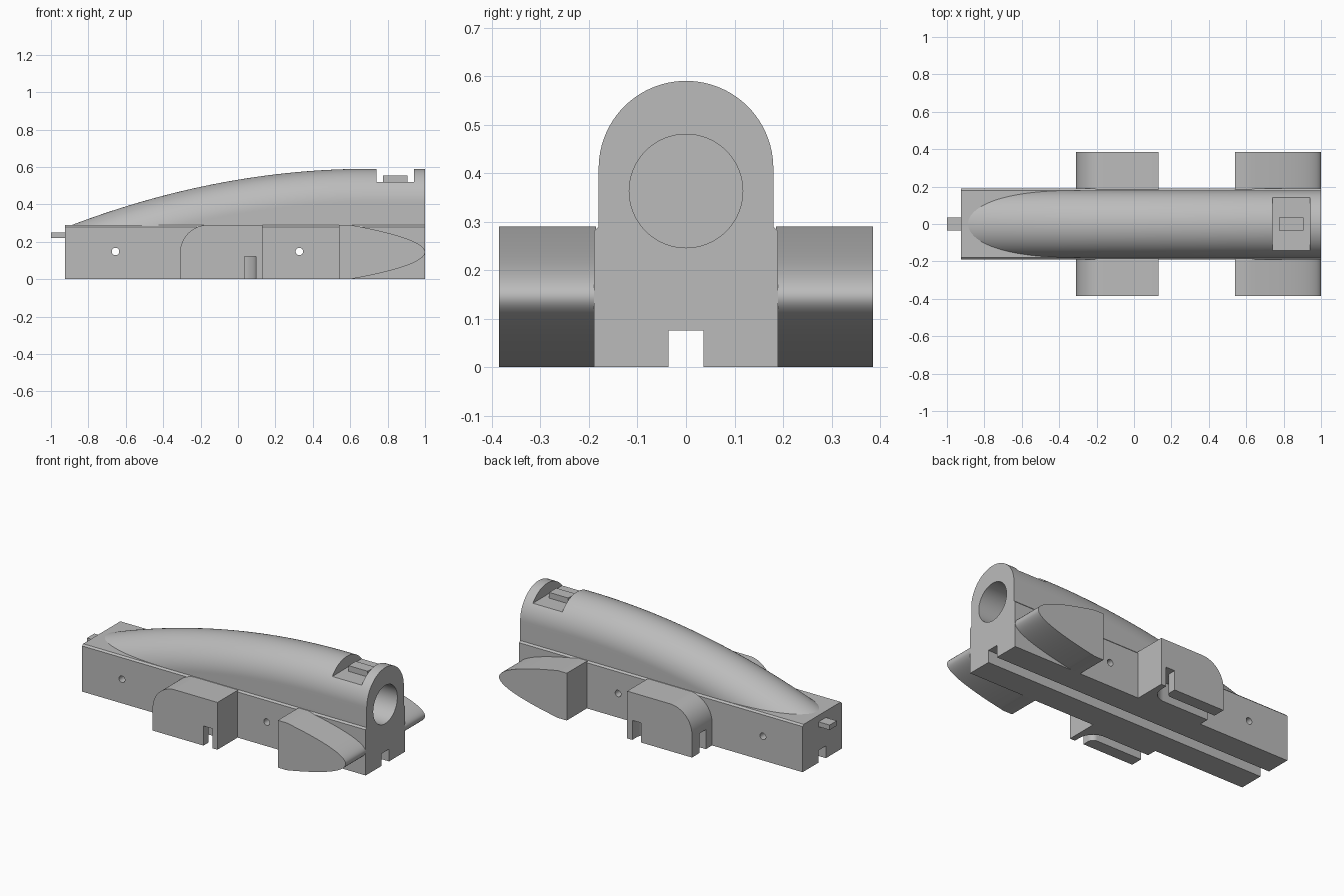
import bpy, bmesh, math
from mathutils import Vector

if "Cube" in bpy.data.objects:
    bpy.data.objects.remove(bpy.data.objects["Cube"])

grey = bpy.data.materials.new("plain grey")
grey.use_nodes = True
COLOUR = (0.5, 0.5, 0.5, 1)
grey.diffuse_color = COLOUR
grey.node_tree.nodes["Principled BSDF"].inputs["Base Color"].default_value = COLOUR


def finish(bm, name):
    bmesh.ops.recalc_face_normals(bm, faces=bm.faces)
    mesh = bpy.data.meshes.new(name)
    bm.to_mesh(mesh)
    bm.free()
    mesh.materials.append(grey)
    obj = bpy.data.objects.new(name, mesh)
    bpy.context.scene.collection.objects.link(obj)
    return obj


def extrude(name, outline, axis, lo, hi):
    """Prism from a 2D outline given in the two axes other than the chosen one."""
    bm = bmesh.new()
    place = {"x": lambda p: (lo, p[0], p[1]),
             "y": lambda p: (p[0], lo, p[1]),
             "z": lambda p: (p[0], p[1], lo)}[axis]
    face = bm.faces.new([bm.verts.new(place(p)) for p in outline])
    new = bmesh.ops.extrude_face_region(bm, geom=[face])["geom"]
    step = Vector([hi - lo if a == axis else 0 for a in "xyz"])
    bmesh.ops.translate(bm, vec=step, verts=[v for v in new if isinstance(v, bmesh.types.BMVert)])
    return finish(bm, name)


def rect(a0, a1, b0, b1):
    return [(a0, b0), (a1, b0), (a1, b1), (a0, b1)]


def arc(a, b, r, start, end, n):
    angles = [math.radians(start + (end - start) * i / n) for i in range(n + 1)]
    return [(a + r * math.cos(t), b + r * math.sin(t)) for t in angles]


def cut(obj, *cutters):
    for cutter in cutters:
        mod = obj.modifiers.new("cut", "BOOLEAN")
        mod.operation, mod.solver, mod.object = "DIFFERENCE", "EXACT", cutter
    bpy.context.view_layer.update()
    mesh = bpy.data.meshes.new_from_object(obj.evaluated_get(bpy.context.evaluated_depsgraph_get()))
    obj.modifiers.clear()
    obj.data = mesh


W, H = 0.19, 0.29          # body half width and height
R = 0.18                   # hull radius
SLOT, SLOT_TOP = 0.036, 0.075

# Body: grooved block with eased top edges
half = [(SLOT, SLOT_TOP), (SLOT, 0), (W, 0), (W, H - 0.01), (W - 0.01, H)]
body = extrude("body", half + [(-y, z) for y, z in reversed(half)], "x", -0.925, 1)


# Hull: round-topped section sinking along a curve towards the tip
def hull_section(x):
    top = 0.59 - 0.119 * min(x - 0.7, 0) ** 2
    centre, floor = top - R, 0.27
    a = math.degrees(math.asin(max(0, (floor - centre) / R)))
    pts = arc(0, centre, R, a, 180 - a, 48)
    return [(x, R * math.cos(math.radians(a)), floor - 0.01)] + [(x, y, z) for y, z in pts] \
        + [(x, -R * math.cos(math.radians(a)), floor - 0.01)]


bm = bmesh.new()
stations = [-0.92 + 1.62 * i / 48 for i in range(49)] + [1]
rings = [[bm.verts.new(p) for p in hull_section(x)] for x in stations]
for r0, r1 in zip(rings, rings[1:]):
    for i in range(len(r0)):
        j = (i + 1) % len(r0)
        bm.faces.new((r0[i], r0[j], r1[j], r1[i]))
bm.faces.new(rings[0])
bm.faces.new(rings[-1])
hull = finish(bm, "hull")

# Blind bore, cross holes and top notch
bore = extrude("bore_cutter", arc(0, 0.363, 0.117, 0, 360, 64)[:-1], "x", 0.45, 1.1)
holes = [extrude("hole_cutter", arc(x, 0.148, 0.02, 0, 360, 32)[:-1], "y", -0.3, 0.3)
         for x in (-0.655, 0.328)]
notch = extrude("notch_cutter", rect(0.74, 0.94, 0.52, 0.7), "y", -0.3, 0.3)
cut(body, bore, *holes)
cut(hull, bore, notch)

# Small blocks: tip peg and notch lug
peg = extrude("tip_peg", rect(-1, -0.9, 0.22, 0.25), "y", -0.035, 0.035)
lug = extrude("notch_lug", rect(0.775, 0.905, 0.51, 0.555), "y", -0.035, 0.035)

# Side pods
parts = [body, hull, peg, lug]
cutters = [bore, notch] + holes
mid_outline = [(0.13, 0), (0.13, H)] + arc(-0.16, 0.14, 0.15, 90, 180, 24) + [(-0.31, 0)]
nose_z = [H * i / 48 for i in range(49)]
rear_outline = [(0.54, 0)] + [(1 - 0.4 * (2 * z / H - 1) ** 2, z) for z in nose_z] + [(0.54, H)]
groove_outline = [(-0.5, 0.25)] + arc(0, 0.345, 0.095, -90, 0, 16) + [(0.095, 0.5), (0.035, 0.5)] \
    + arc(0, 0.345, 0.035, 0, -90, 12) + [(-0.5, 0.31)]

for side, label in ((-1, "front"), (1, "back")):
    lo, hi = side * (W - 0.005), side * 0.385
    mid = extrude(label + "_middle_pod", mid_outline, "y", lo, hi)
    rear = extrude(label + "_nose_pod", rear_outline, "y", lo, hi)
    # Bent groove from the pod's end to its outer wall
    groove = extrude("groove_cutter", [(x, side * y) for x, y in groove_outline], "z", -0.1, 0.12)
    cut(mid, groove)
    parts += [mid, rear]
    cutters.append(groove)

for c in cutters:
    bpy.data.objects.remove(c)

# Smooth the curved faces, keep edges sharp
for obj in parts:
    bpy.ops.object.select_all(action="DESELECT")
    obj.select_set(True)
    bpy.context.view_layer.objects.active = obj
    bpy.ops.object.shade_smooth_by_angle(angle=math.radians(25))
